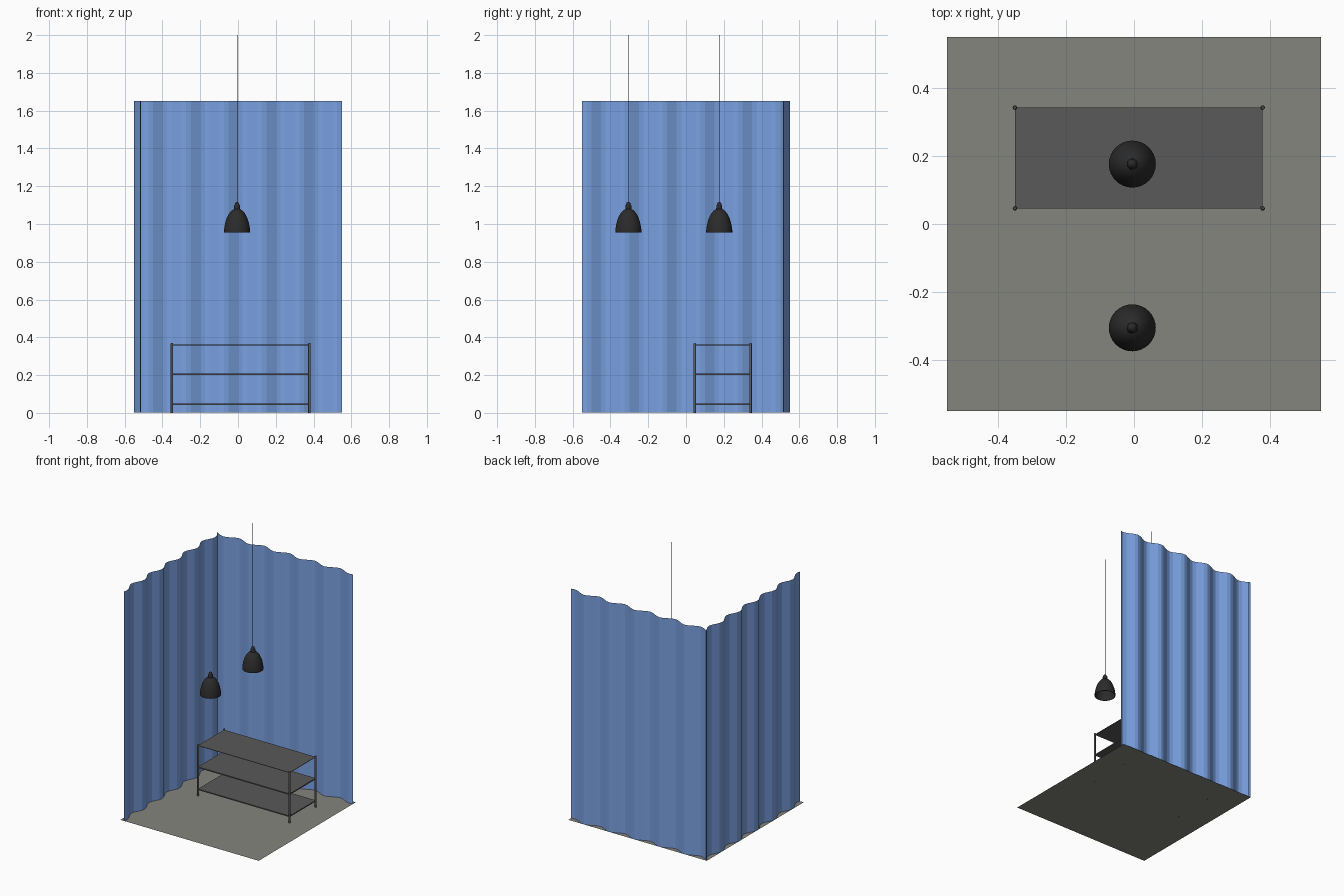
import bpy, bmesh, math

if "Cube" in bpy.data.objects:
    bpy.data.objects.remove(bpy.data.objects["Cube"])

def material(name, rgb):
    m = bpy.data.materials.new(name)
    m.diffuse_color = (*rgb, 1)
    m.use_nodes = True
    m.node_tree.nodes["Principled BSDF"].inputs["Base Color"].default_value = m.diffuse_color
    return m

BLUE = material("curtain blue", (0.195, 0.36, 0.76))
FLOOR = material("floor grey", (0.235, 0.235, 0.21))
METAL = material("rack grey", (0.10, 0.10, 0.10))
BLACK = material("lamp black", (0.024, 0.024, 0.024))

def finish(name, bm, mat, smooth=False):
    me = bpy.data.meshes.new(name)
    bm.to_mesh(me)
    bm.free()
    me.materials.append(mat)
    ob = bpy.data.objects.new(name, me)
    bpy.context.collection.objects.link(ob)
    if smooth:
        bpy.ops.object.select_all(action='DESELECT')
        ob.select_set(True)
        bpy.context.view_layer.objects.active = ob
        bpy.ops.object.shade_smooth_by_angle(angle=math.radians(40))
    return ob

def box(name, lo, hi, mat):
    bm = bmesh.new()
    bmesh.ops.create_cube(bm, size=1)
    for v in bm.verts:
        v.co = [(a + b) / 2 + c * (b - a) for a, b, c in zip(lo, hi, v.co)]
    return finish(name, bm, mat)

def lathe(name, profile, x, y, mat, sides=32):
    """Revolve (radius, z) points around a vertical axis; zero radius closes an end."""
    bm = bmesh.new()
    rings = []
    for r, z in profile:
        if r == 0:
            rings.append([bm.verts.new((x, y, z))] * sides)
        else:
            rings.append([bm.verts.new((x + r * math.cos(math.tau * i / sides),
                                        y + r * math.sin(math.tau * i / sides), z))
                          for i in range(sides)])
    for a, b in zip(rings, rings[1:]):
        for i in range(sides):
            j = (i + 1) % sides
            bm.faces.new(list(dict.fromkeys((a[i], a[j], b[j], b[i]))))
    bmesh.ops.recalc_face_normals(bm, faces=bm.faces)
    return finish(name, bm, mat, True)

def curtain(name, place):
    """Pleated sheet: a coarse sine wave, eight flat strips per pleat."""
    bm = bmesh.new()
    prev = None
    for i in range(45):
        t = -0.55 + i * 0.025
        depth = 0.532 + 0.018 * math.sin(math.tau * (t + 0.425) / 0.2)
        px, py = place(t, depth)
        cur = [bm.verts.new((px, py, z)) for z in (0.001, 1.65)]
        if prev:
            bm.faces.new((prev[0], cur[0], cur[1], prev[1]))
        prev = cur
    return finish(name, bm, BLUE)

# Floor sheet
bm = bmesh.new()
bmesh.ops.create_grid(bm, x_segments=1, y_segments=1, size=0.55)
for v in bm.verts:
    v.co.z = 0.001
finish("floor", bm, FLOOR)

# Two pleated curtains meeting at the back left corner
curtain("back_curtain", lambda t, d: (t, d))
curtain("left_curtain", lambda t, d: (-d, -t))

# Shelf rack
X0, X1, Y0, Y1 = -0.35, 0.378, 0.046, 0.342
for name, z, h in (("bottom_shelf", 0.041, 0.008), ("middle_shelf", 0.2, 0.008),
                   ("top_shelf", 0.358, 0.003)):
    box(name, (X0, Y0, z), (X1, Y1, z + h), METAL)
for x, side in ((X0, "left"), (X1, "right")):
    for y, end in ((Y0, "front"), (Y1, "back")):
        lathe(f"{end}_{side}_post",
              [(0, 0), (0.0065, 0), (0.0065, 0.366), (0.004, 0.37), (0, 0.37)],
              x, y, METAL, 12)

# Hanging lamps: open dome shade with neck, and thin cord
OUTER = [(0.069, 0.955), (0.069, 0.968), (0.0665, 0.985), (0.062, 1.008),
         (0.054, 1.033), (0.042, 1.056), (0.029, 1.071), (0.016, 1.079)]
INNER = [(r - 0.003, z - (0.003 if z > 0.96 else 0)) for r, z in OUTER]
NECK = [(0.0155, 1.098), (0.012, 1.103), (0.0095, 1.112), (0.004, 1.116), (0, 1.116)]
SHADE = [(0, 1.076)] + INNER[::-1] + OUTER + NECK
for y, name in ((-0.305, "front"), (0.176, "back")):
    lathe(f"{name}_lamp_shade", SHADE, -0.005, y, BLACK)
    lathe(f"{name}_lamp_cord", [(0, 1.11), (0.0016, 1.11), (0.0016, 2.0), (0, 2.0)],
          -0.005, y, BLACK, 8)
